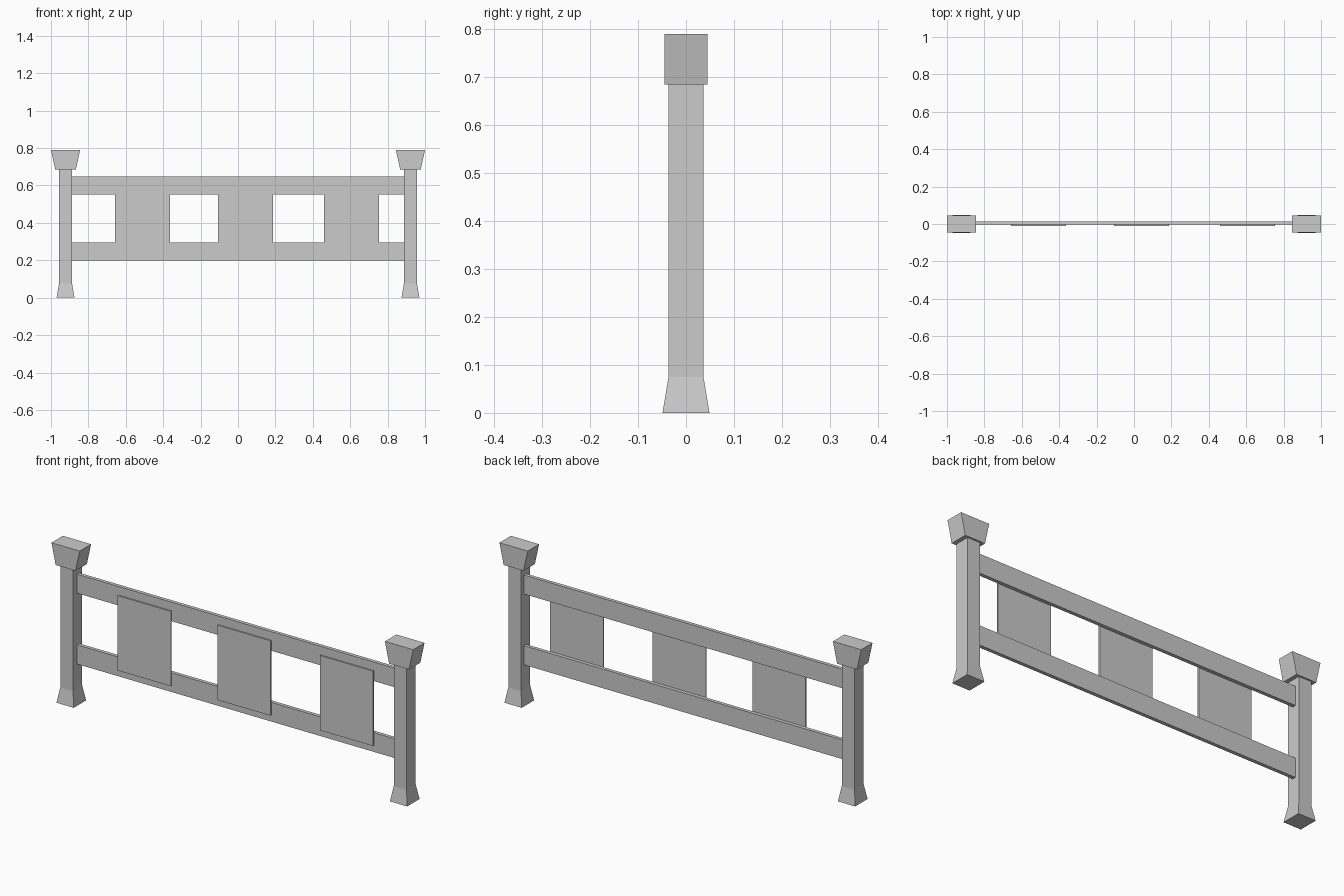
import bpy

if "Cube" in bpy.data.objects:
    bpy.data.objects.remove(bpy.data.objects["Cube"])


def loft(name, sections):
    """Solid from stacked rectangles: (cx, cy, half_x, half_y, z)."""
    verts, faces = [], []
    for cx, cy, hx, hy, z in sections:
        verts += [(cx - hx, cy - hy, z), (cx + hx, cy - hy, z),
                  (cx + hx, cy + hy, z), (cx - hx, cy + hy, z)]
    n = len(sections)
    for s in range(n - 1):
        for i in range(4):
            j = (i + 1) % 4
            faces.append((s * 4 + i, s * 4 + j, s * 4 + 4 + j, s * 4 + 4 + i))
    faces.append((3, 2, 1, 0))
    faces.append(tuple(range(n * 4 - 4, n * 4)))
    mesh = bpy.data.meshes.new(name)
    mesh.from_pydata(verts, [], faces)
    obj = bpy.data.objects.new(name, mesh)
    bpy.context.collection.objects.link(obj)
    return obj


def box(name, x0, x1, y0, y1, z0, z1):
    cx, cy, hx, hy = (x0 + x1) / 2, (y0 + y1) / 2, (x1 - x0) / 2, (y1 - y0) / 2
    return loft(name, [(cx, cy, hx, hy, z0), (cx, cy, hx, hy, z1)])


# Posts with flared feet and caps that widen sideways
for side, label in ((-1, "left"), (1, "right")):
    x = side * 0.922
    loft(label + "_post", [(x, 0, 0.048, 0.049, 0), (x, 0, 0.035, 0.0365, 0.075),
                           (x, 0, 0.035, 0.0365, 0.685)])
    loft(label + "_post_cap", [(x, 0, 0.055, 0.045, 0.685), (x, 0, 0.078, 0.045, 0.79)])

# Horizontal rails, ends set into the posts
box("lower_rail", -0.91, 0.91, -0.004, 0.014, 0.198, 0.294)
box("upper_rail", -0.91, 0.91, -0.004, 0.014, 0.552, 0.647)

# Thin boards fixed to the front of the rails
for i, x in enumerate((-0.511, 0.04, 0.607)):
    box(f"board_{i + 1}", x - 0.147, x + 0.147, -0.011, -0.004, 0.23, 0.604)
